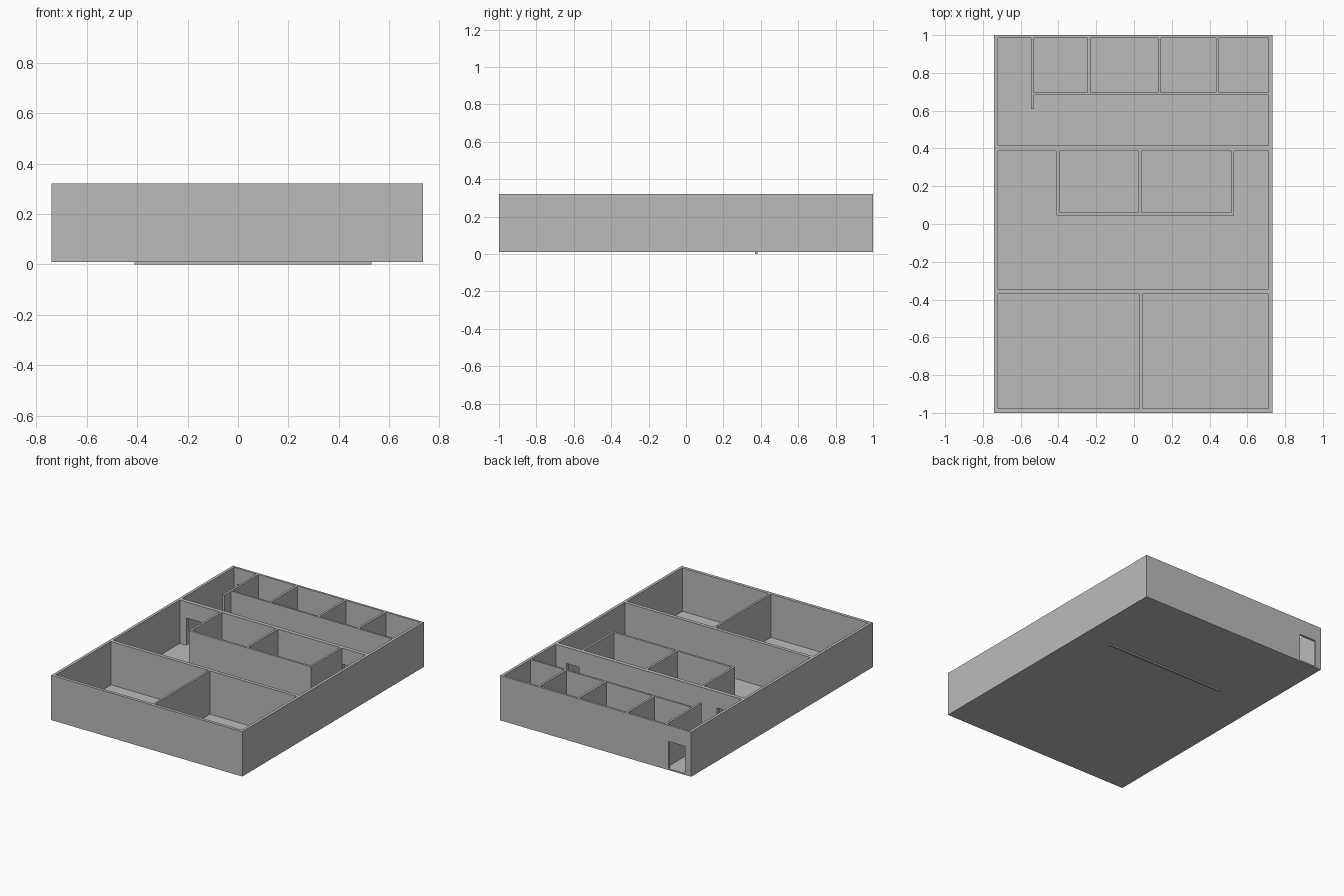
import bpy
import bmesh

if "Cube" in bpy.data.objects:
    bpy.data.objects.remove(bpy.data.objects["Cube"], do_unlink=True)

# One plain plaster colour for everything
plaster = bpy.data.materials.new("grey_plaster")
plaster.use_nodes = True
GREY = (0.5, 0.5, 0.5, 1)
plaster.diffuse_color = GREY
plaster.node_tree.nodes["Principled BSDF"].inputs["Base Color"].default_value = GREY

BASE, TOP, DOOR_TOP = 0.02, 0.322, 0.21
LEFT, RIGHT = -0.72, 0.713


def extrude_profile(name, points, offset):
    """Fill a closed outline and extrude it by an offset."""
    bm = bmesh.new()
    face = bm.faces.new([bm.verts.new(p) for p in points])
    result = bmesh.ops.extrude_face_region(bm, geom=[face], use_keep_orig=True)
    moved = [g for g in result["geom"] if isinstance(g, bmesh.types.BMVert)]
    bmesh.ops.translate(bm, verts=moved, vec=offset)
    bmesh.ops.recalc_face_normals(bm, faces=bm.faces)
    mesh = bpy.data.meshes.new(name)
    bm.to_mesh(mesh)
    bm.free()
    mesh.materials.append(plaster)
    obj = bpy.data.objects.new(name, mesh)
    bpy.context.collection.objects.link(obj)
    return obj


def slab(name, x0, x1, y0, y1, z0, z1):
    outline = [(x0, y0, z0), (x1, y0, z0), (x1, y1, z0), (x0, y1, z0)]
    return extrude_profile(name, outline, (0, 0, z1 - z0))


def cross_wall(name, x0, x1, y0, y1, doors=()):
    """Wall running along x, with door notches cut up from its foot."""
    outline = [(x0, BASE)]
    for a, b in doors:
        outline += [(a, BASE), (a, DOOR_TOP), (b, DOOR_TOP), (b, BASE)]
    outline += [(x1, BASE), (x1, TOP), (x0, TOP)]
    return extrude_profile(name, [(x, y0, z) for x, z in outline], (0, y1 - y0, 0))


def partition(name, x0, x1, y0, y1):
    """Wall running along y."""
    return slab(name, x0, x1, y0, y1, BASE, TOP)


# Floor and the thin footing strip under it
slab("floor", -0.74, 0.733, -1, 1, 0.01, BASE)
slab("footing_strip", -0.41, 0.53, 0.37, 0.383, 0, 0.01)

# Outer walls, with the entrance in the back
partition("right_outer_wall", -0.74, LEFT, -1, 1)
partition("left_outer_wall", RIGHT, 0.733, -1, 1)
cross_wall("front_outer_wall", LEFT, RIGHT, -1, -0.978)
cross_wall("back_outer_wall", LEFT, RIGHT, 0.985, 1, [(-0.694, -0.565)])

# Long inner walls
cross_wall("front_room_wall", LEFT, RIGHT, -0.37, -0.345)
cross_wall("middle_room_front_wall", -0.41, 0.53, 0.045, 0.06)
cross_wall("corridor_front_wall", LEFT, RIGHT, 0.387, 0.415,
           [(-0.67, -0.53), (0.535, 0.63)])
cross_wall("corridor_back_wall", -0.53, RIGHT, 0.682, 0.695)

# Partitions between rooms
partition("front_room_partition", 0.03, 0.044, -0.978, -0.37)
for i, x in enumerate((-0.41, 0.024, 0.515)):
    partition(f"middle_room_partition_{i + 1}", x, x + 0.015, 0.06, 0.387)
partition("entrance_partition", -0.545, -0.53, 0.61, 0.985)
for i, x in enumerate((-0.245, 0.128, 0.435)):
    partition(f"back_room_partition_{i + 1}", x, x + 0.016, 0.695, 0.985)
